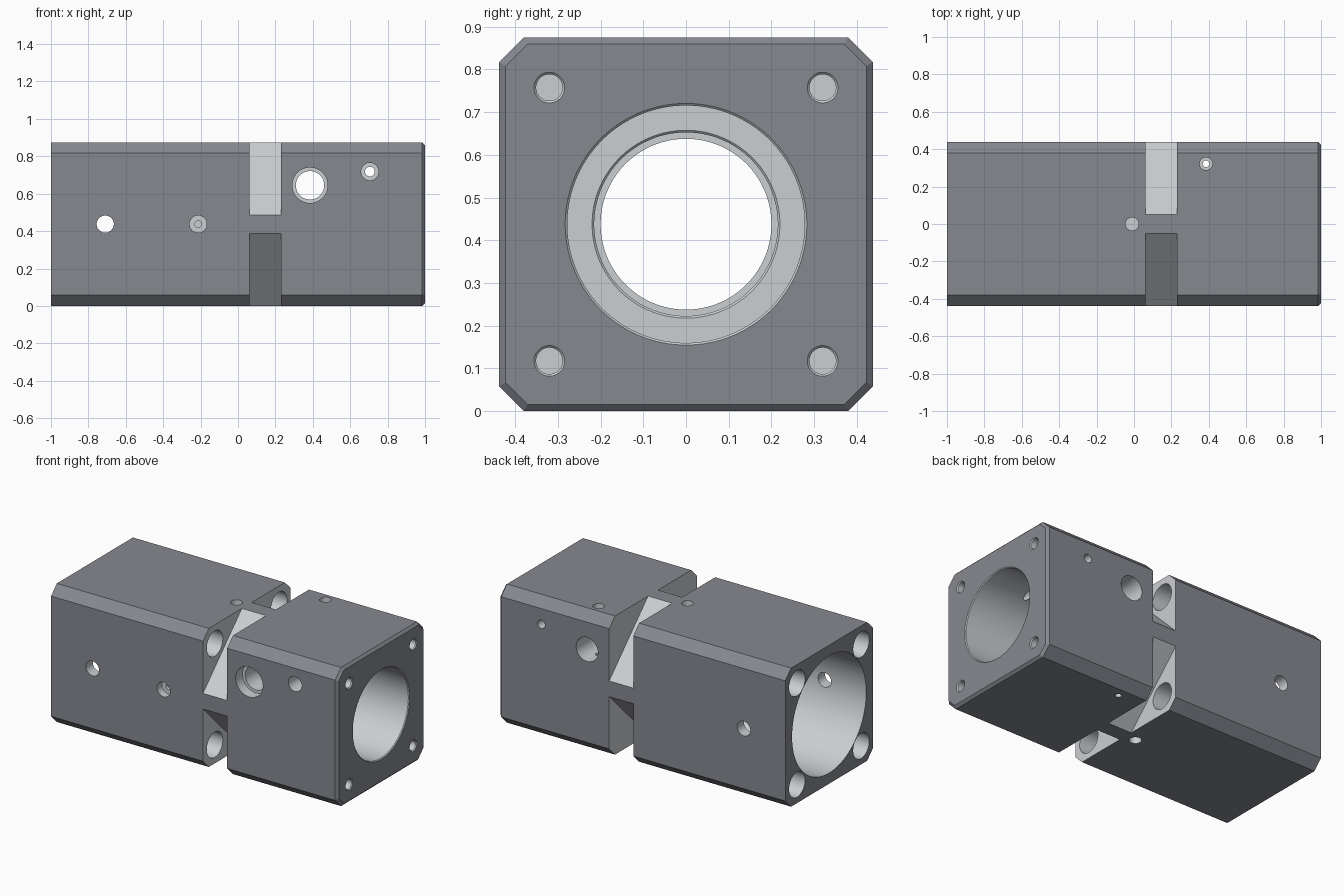
import bpy, bmesh, math
from mathutils import Vector

if "Cube" in bpy.data.objects:
    bpy.data.objects.remove(bpy.data.objects["Cube"])

H = 0.4375          # half of the square section
CEN = H             # height of the bore axis


def material(name, rgb):
    m = bpy.data.materials.new(name)
    m.diffuse_color = (*rgb, 1)
    m.use_nodes = True
    m.node_tree.nodes["Principled BSDF"].inputs["Base Color"].default_value = m.diffuse_color
    return m


# Slot 0: dark coated outside, slot 1: bare machined cuts
MATS = [material("dark_coating", (0.24, 0.25, 0.28)),
        material("bare_metal", (0.60, 0.62, 0.65))]


def loft(name, rings, slot=1):
    """Closed solid from a list of equal-length point rings."""
    bm = bmesh.new()
    loops = [[bm.verts.new(p) for p in ring] for ring in rings]
    n = len(loops[0])
    for a, b in zip(loops, loops[1:]):
        for i in range(n):
            j = (i + 1) % n
            bm.faces.new((a[i], a[j], b[j], b[i]))
    bm.faces.new(loops[0])
    bm.faces.new(loops[-1])
    bmesh.ops.recalc_face_normals(bm, faces=bm.faces)
    for f in bm.faces:
        f.material_index = slot
    mesh = bpy.data.meshes.new(name)
    for m in MATS:
        mesh.materials.append(m)
    bm.to_mesh(mesh)
    bm.free()
    ob = bpy.data.objects.new(name, mesh)
    bpy.context.collection.objects.link(ob)
    return ob


def turned(name, axis, centre, profile, n=32):
    """Turned solid: profile is (position along axis, radius) pairs."""
    k = "xyz".index(axis)
    rings = []
    for t, r in profile:
        ring = []
        for i in range(n):
            a = 2 * math.pi * (i + 0.5) / n
            p = Vector(centre)
            p[k] += t
            p[(k + 1) % 3] += r * math.cos(a)
            p[(k + 2) % 3] += r * math.sin(a)
            ring.append(p)
        rings.append(ring)
    return loft(name, rings)


def octagon(x, h, c):
    pts = [(h, h - c), (h - c, h), (c - h, h), (-h, h - c),
           (-h, c - h), (c - h, -h), (h - c, -h), (h, c - h)]
    return [(x, y, z + CEN) for y, z in pts]


# Chamfered block with a small bevel round the right end
body = loft("housing_block", [octagon(-1, H, 0.058), octagon(0.985, H, 0.058),
                              octagon(1, H - 0.015, 0.052)], slot=0)
cutters = []

# Stepped main bore
cutters.append(turned("main_bore", "x", (0, 0, CEN), [
    (-1.1, 0.37), (-0.12, 0.37), (-0.12, 0.2), (0.235, 0.2), (0.235, 0.215),
    (0.255, 0.215), (0.26, 0.22), (0.26, 0.278), (0.995, 0.278), (1.0, 0.283),
    (1.1, 0.283)], 96))

for sy in (-1, 1):
    for sz in (-1, 1):
        # Diagonal corner notch
        tri = [(0.6, -0.113), (0.6, 0.6), (-0.113, 0.6)]
        cutters.append(loft("corner_notch", [
            [(x, sy * u, CEN + sz * v) for u, v in tri] for x in (0.062, 0.23)]))
        # Bolt clearance hole from the left end, tapped hole from the right
        c = (0, sy * 0.32, CEN + sz * 0.32)
        cutters.append(turned("bolt_hole", "x", c, [(-1.1, 0.08), (0.15, 0.08)], 48))
        cutters.append(turned("tapped_hole", "x", c, [
            (0.76, 0.031), (0.994, 0.031), (1.0, 0.036), (1.1, 0.036)]))

# Cross holes: (axis, centre, profile)
cross = [
    ("y", (-0.71, 0, CEN), [(-0.6, 0.046), (0.6, 0.046)]),
    ("y", (-0.213, 0, CEN), [(-0.6, 0.046), (-0.39, 0.046), (-0.39, 0.018), (-0.2, 0.018)]),
    ("y", (0.385, 0, 0.645), [(-0.6, 0.095), (-0.37, 0.095), (-0.37, 0.076), (0.6, 0.076)]),
    ("y", (0.705, 0, 0.718), [(-0.6, 0.047), (-0.32, 0.047), (-0.32, 0.026), (0.6, 0.026)]),
    ("z", (0.385, 0.322, CEN), [(-0.6, 0.018), (0.36, 0.018), (0.36, 0.034), (0.6, 0.034)]),
    ("z", (-0.01, 0, CEN), [(0.32, 0.035), (0.6, 0.035)]),
    ("z", (-0.01, 0, CEN), [(-0.6, 0.035), (-0.32, 0.035)]),
]
for axis, centre, profile in cross:
    cutters.append(turned("cross_hole", axis, centre, profile))

# Cut everything out of the block, then drop the cutters
bpy.context.view_layer.objects.active = body
body.select_set(True)
for cut in cutters:
    cut.hide_render = True
    mod = body.modifiers.new("cut", "BOOLEAN")
    mod.operation = "DIFFERENCE"
    mod.solver = "EXACT"
    mod.object = cut
    bpy.ops.object.modifier_apply(modifier=mod.name)
for cut in cutters:
    bpy.data.objects.remove(cut, do_unlink=True)

bpy.ops.object.shade_smooth_by_angle(angle=math.radians(25))
